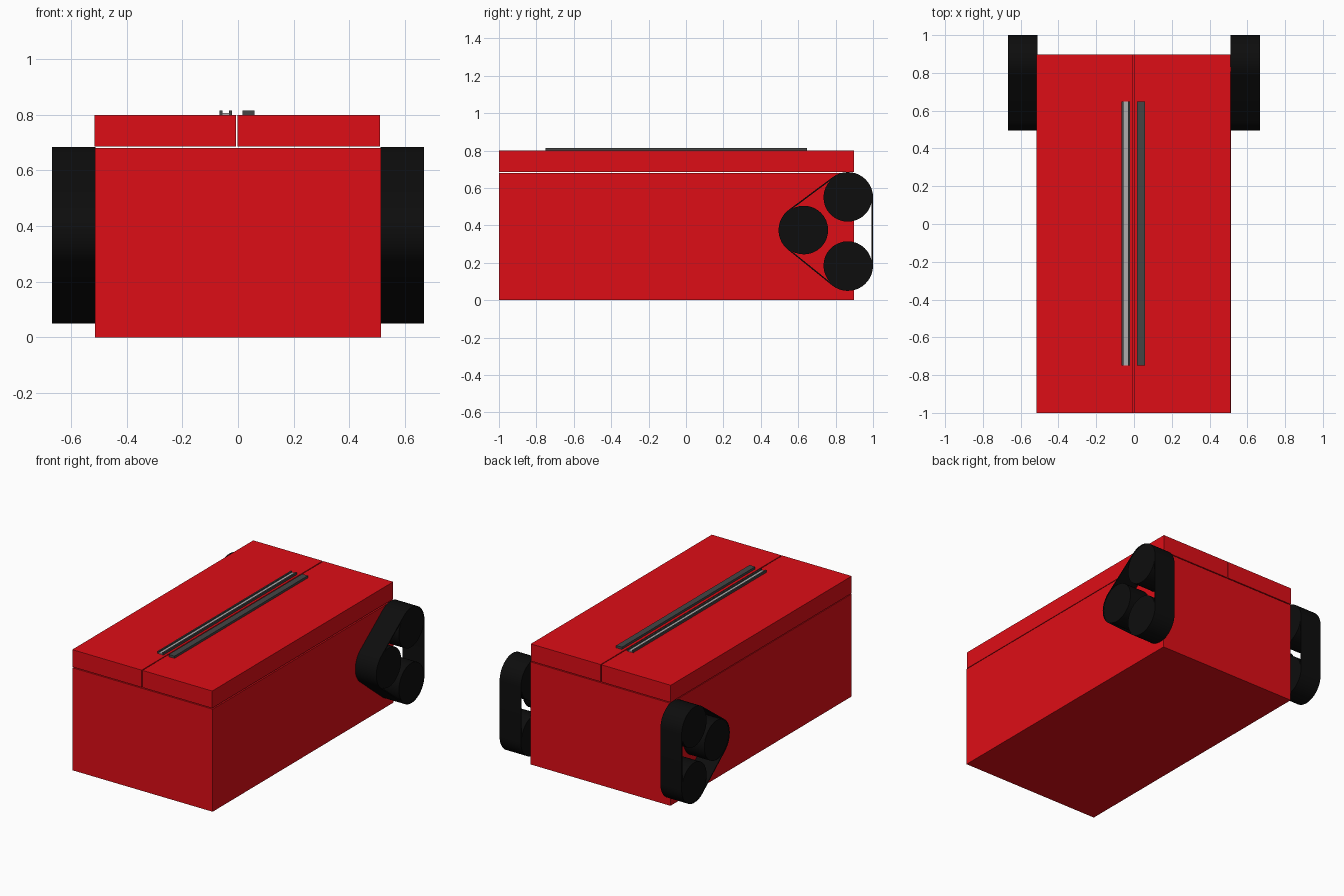
import bpy, bmesh
from math import sin, cos, atan2, pi

if "Cube" in bpy.data.objects:
    bpy.data.objects.remove(bpy.data.objects["Cube"])


def material(name, rgb):
    m = bpy.data.materials.new(name)
    m.diffuse_color = (*rgb, 1)
    m.use_nodes = True
    m.node_tree.nodes["Principled BSDF"].inputs["Base Color"].default_value = m.diffuse_color
    return m


RED = material("red_paint", (0.73, 0.004, 0.008))
BLACK = material("black_rubber", (0.004, 0.004, 0.004))
DARK = material("dark_metal", (0.06, 0.06, 0.06))
LIGHT = material("light_metal", (0.42, 0.42, 0.42))


def finish(name, bm, mat, smooth=False):
    bmesh.ops.recalc_face_normals(bm, faces=bm.faces)
    me = bpy.data.meshes.new(name)
    bm.to_mesh(me)
    bm.free()
    ob = bpy.data.objects.new(name, me)
    bpy.context.collection.objects.link(ob)
    me.materials.append(mat)
    if smooth:
        bpy.ops.object.select_all(action='DESELECT')
        ob.select_set(True)
        bpy.context.view_layer.objects.active = ob
        bpy.ops.object.shade_smooth_by_angle(angle=0.6)
    return ob


def box(name, x, y, z, mat):
    bm = bmesh.new()
    bmesh.ops.create_cube(bm, size=1)
    for v in bm.verts:
        v.co = [a + (c + 0.5) * (b - a) for c, (a, b) in zip(v.co, (x, y, z))]
    return finish(name, bm, mat)


def prism(name, points, x0, x1, mat):
    # closed y-z outline extruded along x
    bm = bmesh.new()
    f = bm.faces.new([bm.verts.new((x0, y, z)) for y, z in points])
    new = bmesh.ops.extrude_face_region(bm, geom=[f])["geom"]
    bmesh.ops.translate(bm, vec=(x1 - x0, 0, 0),
                        verts=[v for v in new if isinstance(v, bmesh.types.BMVert)])
    return finish(name, bm, mat, True)


def belt_loop(centres, r, steps=14):
    # outline wrapped around equal circles listed counter-clockwise
    pts, n = [], len(centres)
    for i, (cy, cz) in enumerate(centres):
        py, pz = centres[i - 1]
        ny, nz = centres[(i + 1) % n]
        a = atan2(cz - pz, cy - py) - pi / 2
        b = atan2(nz - cz, ny - cy) - pi / 2
        span = (b - a) % (2 * pi)
        for k in range(steps + 1):
            t = a + span * k / steps
            pts.append((cy + r * cos(t), cz + r * sin(t)))
    return pts


def belt(name, centres, r_in, r_out, x0, x1, mat):
    bm = bmesh.new()
    rings = [[bm.verts.new((x, y, z)) for y, z in belt_loop(centres, r)]
             for x, r in ((x0, r_in), (x0, r_out), (x1, r_out), (x1, r_in))]
    n = len(rings[0])
    for k in range(4):
        a, b = rings[k], rings[(k + 1) % 4]
        for i in range(n):
            j = (i + 1) % n
            bm.faces.new((a[i], a[j], b[j], b[i]))
    return finish(name, bm, mat, True)


# chest body and two lid halves separated by thin gaps
LENGTH = (-1, 0.897)
box("chest_body", (-0.514, 0.514), LENGTH, (0, 0.68), RED)
box("lid_left", (-0.516, -0.007), LENGTH, (0.686, 0.80), RED)
box("lid_right", (-0.001, 0.511), LENGTH, (0.686, 0.80), RED)

# long handles: left is a channel with a light inlay, right is a solid bar
RAIL = (-0.75, 0.648)
box("handle_left_outer_wall", (-0.066, -0.056), RAIL, (0.80, 0.815), DARK)
box("handle_left_inner_wall", (-0.032, -0.022), RAIL, (0.80, 0.815), DARK)
box("handle_left_inlay", (-0.056, -0.032), RAIL, (0.80, 0.807), LIGHT)
box("handle_right", (0.017, 0.059), RAIL, (0.80, 0.815), DARK)

# three-wheel tracks on both sides at the back
WHEELS = [(0.865, 0.185), (0.865, 0.55), (0.63, 0.375)]
for side, s in (("left", -1), ("right", 1)):
    belt(f"track_belt_{side}", WHEELS, 0.128, 0.135, s * 0.512, s * 0.668, BLACK)
    for i, (cy, cz) in enumerate(WHEELS):
        ring = [(cy + 0.130 * cos(2 * pi * k / 32), cz + 0.130 * sin(2 * pi * k / 32))
                for k in range(32)]
        prism(f"track_wheel_{side}_{i + 1}", ring, s * 0.512, s * 0.666, BLACK)
